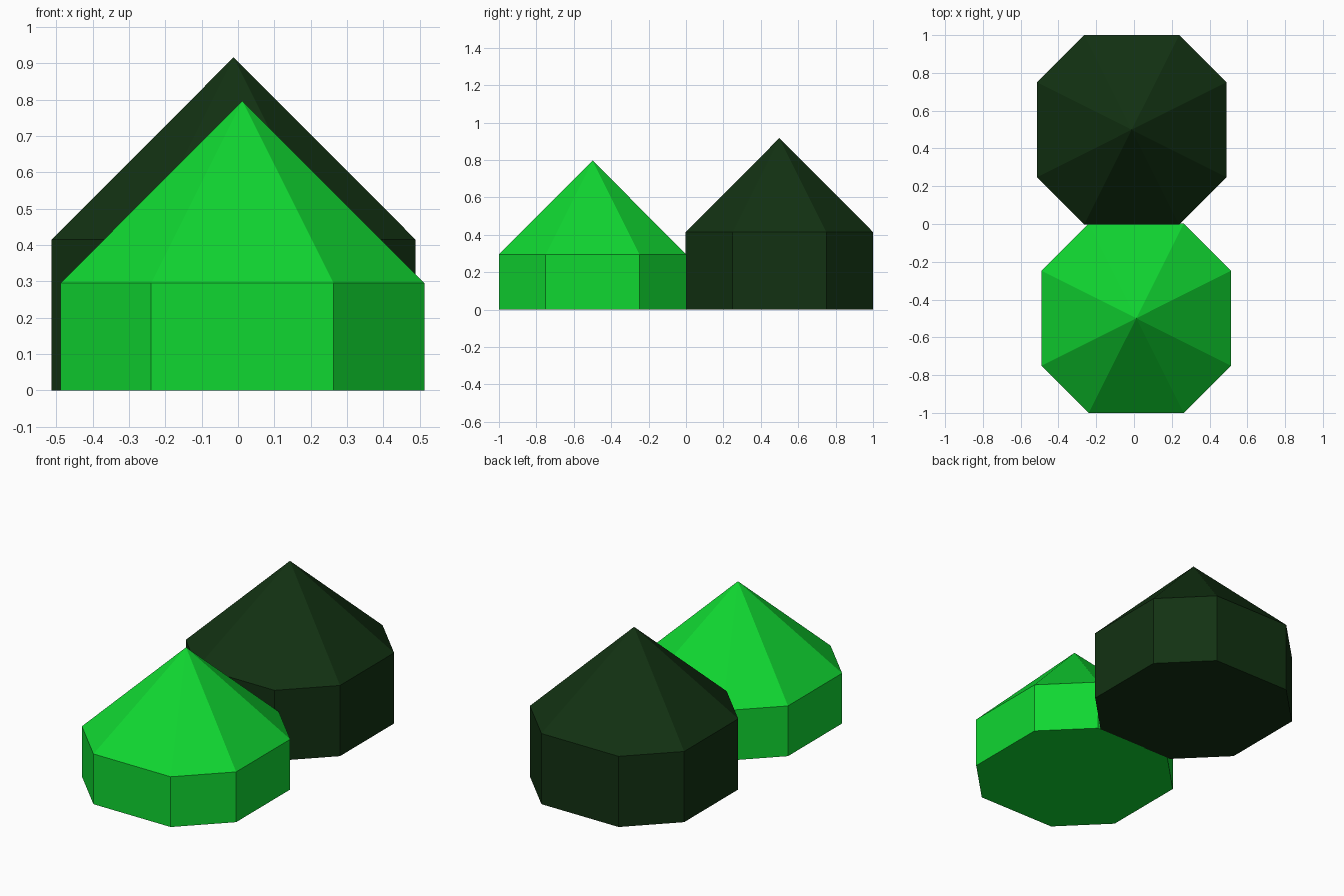
import bpy
import bmesh

cube = bpy.data.objects.get("Cube")
if cube:
    bpy.data.objects.remove(cube, do_unlink=True)


def make_material(name, color):
    mat = bpy.data.materials.new(name)
    mat.use_nodes = True
    mat.diffuse_color = color
    bsdf = next(n for n in mat.node_tree.nodes if n.type == 'BSDF_PRINCIPLED')
    bsdf.inputs["Base Color"].default_value = color
    bsdf.inputs["Roughness"].default_value = 0.9
    return mat


# Eight-sided footprint with cut corners
HALF, CORNER = 0.501, 0.251
FOOTPRINT = [(CORNER, -HALF), (HALF, -CORNER), (HALF, CORNER), (CORNER, HALF),
             (-CORNER, HALF), (-HALF, CORNER), (-HALF, -CORNER), (-CORNER, -HALF)]


def make_bush(name, x, y, wall_height, peak_height, mat):
    """Straight octagonal wall, closed below, with a pointed cap."""
    bm = bmesh.new()
    lower = [bm.verts.new((px, py, 0)) for px, py in FOOTPRINT]
    upper = [bm.verts.new((px, py, wall_height)) for px, py in FOOTPRINT]
    peak = bm.verts.new((0, 0, peak_height))
    bm.faces.new(lower[::-1])
    for i in range(8):
        j = (i + 1) % 8
        bm.faces.new((lower[i], lower[j], upper[j], upper[i]))
        bm.faces.new((upper[i], upper[j], peak))
    mesh = bpy.data.meshes.new(name)
    bm.to_mesh(mesh)
    bm.free()
    mesh.materials.append(mat)
    obj = bpy.data.objects.new(name, mesh)
    obj.location = (x, y, 0)
    bpy.context.collection.objects.link(obj)
    return obj


bright_green = make_material("bright green", (0.0052, 0.68, 0.031, 1))
dark_green = make_material("dark green", (0.006, 0.031, 0.006, 1))

# Low bright bush in front, taller dark bush behind
make_bush("front_bush", 0.012, -0.499, 0.295, 0.797, bright_green)
make_bush("back_bush", -0.012, 0.499, 0.415, 0.917, dark_green)
